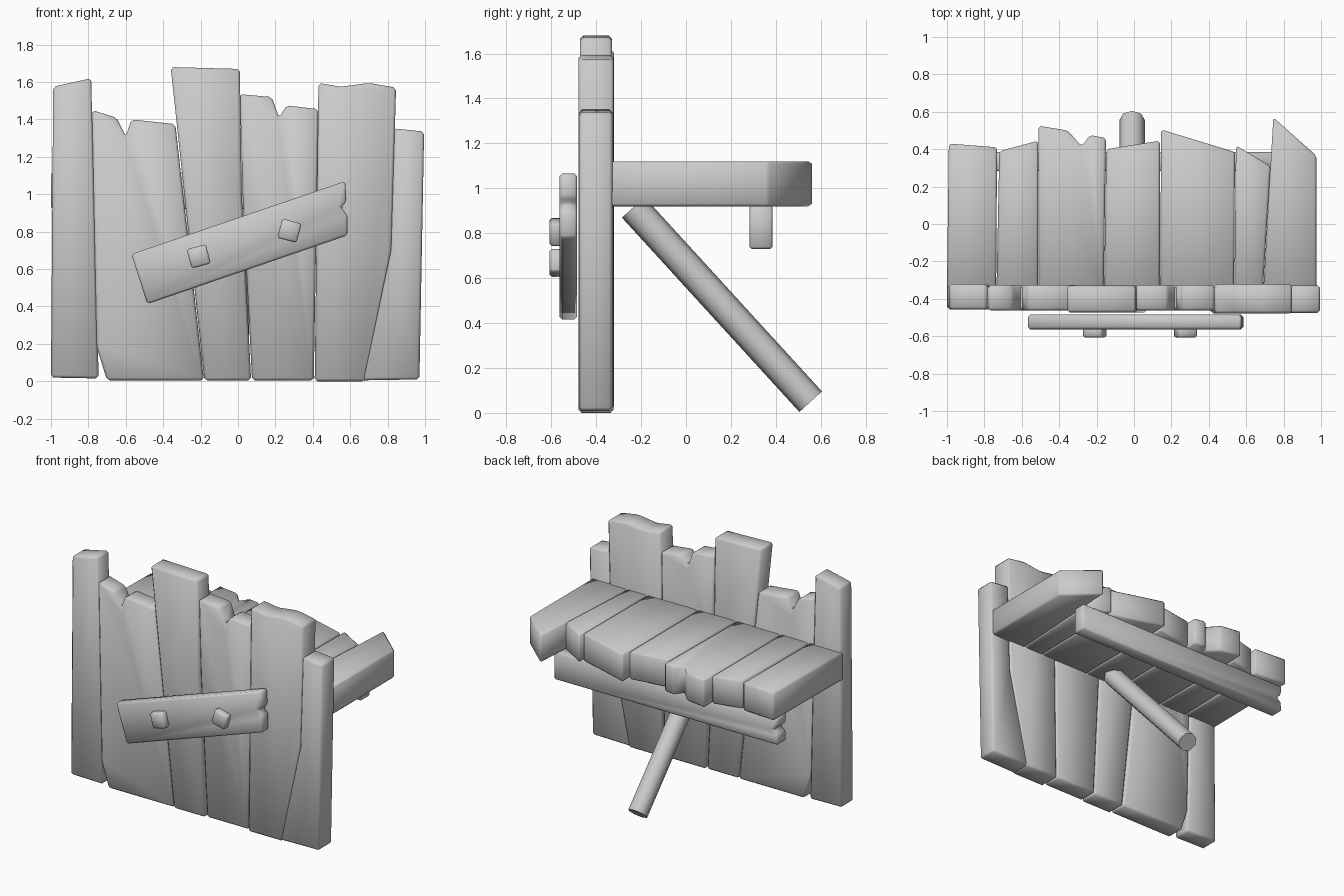
import bpy, bmesh, math
from mathutils import Vector

if "Cube" in bpy.data.objects:
    bpy.data.objects.remove(bpy.data.objects["Cube"])

wood = bpy.data.materials.new("grey_wood")
wood.diffuse_color = (0.6, 0.6, 0.6, 1)
wood.use_nodes = True
wood.node_tree.nodes["Principled BSDF"].inputs["Base Color"].default_value = wood.diffuse_color


def finish(name, bm, bevel, angle=60):
    """Turn a bmesh into a bevelled, softly shaded object."""
    bmesh.ops.recalc_face_normals(bm, faces=bm.faces)
    if bevel:
        bmesh.ops.bevel(bm, geom=bm.edges[:], offset=bevel, segments=1,
                        affect='EDGES', clamp_overlap=True)
    me = bpy.data.meshes.new(name)
    bm.to_mesh(me)
    bm.free()
    me.materials.append(wood)
    ob = bpy.data.objects.new(name, me)
    bpy.context.collection.objects.link(ob)
    bpy.ops.object.select_all(action='DESELECT')
    ob.select_set(True)
    bpy.context.view_layer.objects.active = ob
    bpy.ops.object.shade_smooth_by_angle(angle=math.radians(angle))
    return ob


def slab(name, outline, lo, hi, axis, bevel=0.014):
    """Extrude an outline along y (outline is x,z) or z (outline is x,y)."""
    place = (lambda a, b, d: (a, d, b)) if axis == 'Y' else (lambda a, b, d: (a, b, d))
    bm = bmesh.new()
    face = bm.faces.new([bm.verts.new(place(a, b, lo)) for a, b in outline])
    ext = bmesh.ops.extrude_face_region(bm, geom=[face])
    shift = Vector(place(0, 0, hi - lo))
    bmesh.ops.translate(bm, vec=shift,
                        verts=[v for v in ext['geom'] if isinstance(v, bmesh.types.BMVert)])
    return finish(name, bm, bevel)


# upright planks of the front wall: front y, back y, outline in x,z
wall = [
    (-.457, -.32, [(-1, .02), (-.745, .015), (-.785, 1.62), (-.988, 1.575)]),
    (-.463, -.325, [(-.70, .005), (-.182, .005), (-.335, 1.375), (-.57, 1.40),
                    (-.60, 1.31), (-.65, 1.41), (-.78, 1.45), (-.755, .18)]),
    (-.473, -.33, [(-.18, .005), (.07, .005), (.02, 1.0), (.01, 1.67), (-.36, 1.68)]),
    (-.463, -.325, [(.075, .005), (.405, .005), (.43, 1.455), (.26, 1.475),
                    (.22, 1.41), (.18, 1.52), (.01, 1.535), (.025, 1.0)]),
    (-.478, -.322, [(.41, 0), (.68, 0), (.82, .70), (.845, 1.57),
                    (.70, 1.595), (.55, 1.575), (.43, 1.595)]),
    (-.476, -.328, [(.66, .005), (.97, .01), (.995, 1.335), (.835, 1.352), (.815, .70)]),
]
for i, (front, back, outline) in enumerate(wall):
    slab(f"wall_plank_{i + 1}", outline, front, back, 'Y')

# shelf planks: outline in x,y
shelf = [
    [(-1, -.34), (-.737, -.34), (-.732, .41), (-.99, .43)],
    [(-.735, -.34), (-.512, -.34), (-.512, .445), (-.72, .39)],
    [(-.51, -.34), (-.162, -.34), (-.15, .46), (-.235, .475), (-.28, .415),
     (-.355, .50), (-.51, .525)],
    [(-.16, -.34), (.138, -.34), (.138, .445), (-.148, .40)],
    [(.14, -.34), (.535, -.34), (.54, .385), (.145, .505)],
    [(.537, -.34), (.69, -.34), (.73, .31), (.545, .42)],
    [(.692, -.34), (.975, -.34), (.975, .365), (.745, .57)],
]
for i, outline in enumerate(shelf):
    slab(f"shelf_plank_{i + 1}", outline, .92, 1.12, 'Z', .012)

# cross beam under the shelf, with a split end
slab("shelf_beam", [(-.99, .73), (.77, .73), (.77, .925), (-.99, .925),
                    (-.985, .86), (-.95, .83), (-.985, .80)], .283, .385, 'Y', .01)

# slanted nailed board with a split end
slab("nailed_board", [(-.57, .68), (-.485, .413), (.585, .78), (.585, .89),
                      (.55, .93), (.58, .96), (.573, 1.07)], -.563, -.485, 'Y', .012)

# square nail heads
for i, (x, z, tilt) in enumerate([(-.21, .668, 15), (.275, .805, -15)]):
    corners = [(x + .075 * math.cos(math.radians(tilt + 45 + 90 * k)),
                z + .075 * math.sin(math.radians(tilt + 45 + 90 * k))) for k in range(4)]
    slab(f"nail_head_{i + 1}", corners, -.607, -.54, 'Y', .01)

# round diagonal brace
top, foot = Vector((-.01, -.235, .915)), Vector((-.01, .555, .05))
bm = bmesh.new()
bmesh.ops.create_cone(bm, cap_ends=True, segments=8, radius1=.068, radius2=.068,
                      depth=(foot - top).length)
turn = (foot - top).to_track_quat('Z', 'Y').to_matrix().to_4x4()
turn.translation = (top + foot) / 2
bm.transform(turn)
finish("diagonal_brace", bm, 0)
